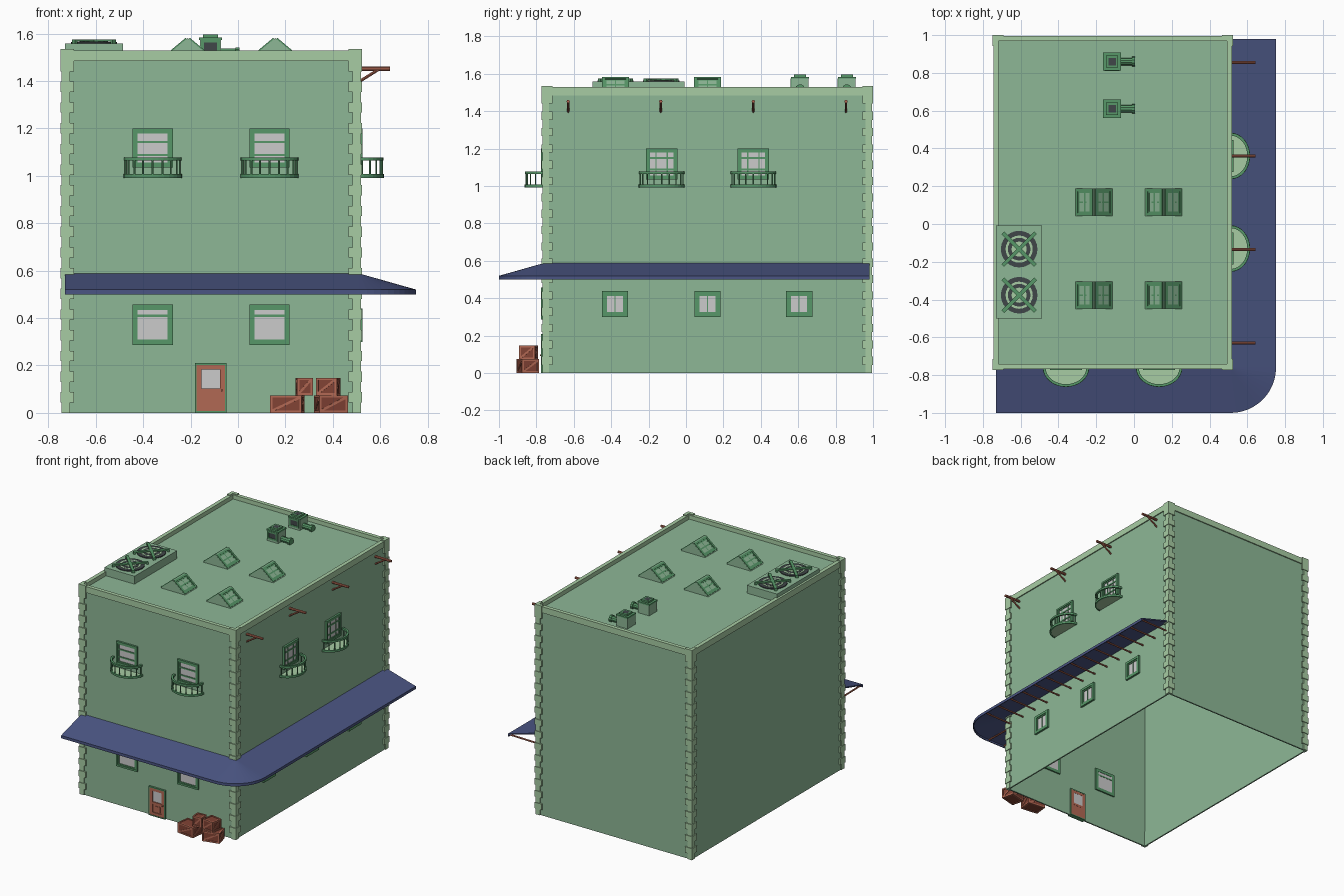
import bpy, bmesh
from math import sin, cos, pi, radians, atan2, hypot
from mathutils import Matrix, Vector

if "Cube" in bpy.data.objects:
    bpy.data.objects.remove(bpy.data.objects["Cube"])

I = Matrix()
T = lambda x, y, z: Matrix.Translation((x, y, z))
R = lambda deg, ax='Z': Matrix.Rotation(radians(deg), 4, ax)


def material(name, r, g, b):
    m = bpy.data.materials.new(name)
    m.diffuse_color = [(c / 255) ** 2.2 for c in (r, g, b)] + [1]
    m.use_nodes = True
    m.node_tree.nodes["Principled BSDF"].inputs["Base Color"].default_value = m.diffuse_color
    return m


WALL = material("wall_green", 140, 182, 149)
TRIM = material("light_trim", 166, 203, 162)
FRAME = material("frame_green", 88, 150, 104)
BLUE = material("awning_blue", 76, 86, 130)
WOOD = material("red_wood", 176, 104, 84)
PLANK = material("dark_wood", 128, 68, 55)
DARK = material("dark_metal", 66, 72, 74)


def prism(bm, pts, z0, z1, M=I):
    lo = [bm.verts.new(M @ Vector((x, y, z0))) for x, y in pts]
    hi = [bm.verts.new(M @ Vector((x, y, z1))) for x, y in pts]
    bm.faces.new(lo[::-1])
    bm.faces.new(hi)
    for i in range(len(pts)):
        j = (i + 1) % len(pts)
        bm.faces.new((lo[i], lo[j], hi[j], hi[i]))


def box(bm, x0, x1, y0, y1, z0, z1, M=I):
    prism(bm, [(x0, y0), (x1, y0), (x1, y1), (x0, y1)], z0, z1, M)


def disc(bm, r, z0, z1, M=I, n=24):
    prism(bm, [(r * cos(2 * pi * i / n), r * sin(2 * pi * i / n)) for i in range(n)], z0, z1, M)


def rod(bm, a, b, r, n=8):
    a, d = Vector(a), Vector(b) - Vector(a)
    disc(bm, r, 0, d.length, Matrix.Translation(a) @ d.to_track_quat('Z', 'Y').to_matrix().to_4x4(), n)


def border(bm, w, h, t, y0, y1, M):
    """Upright rectangular frame, outer size w x h, bar width t."""
    for s in (-1, 1):
        box(bm, *sorted((s * w / 2, s * (w / 2 - t))), y0, y1, -h / 2, h / 2, M)
        box(bm, -w / 2 + t, w / 2 - t, y0, y1, *sorted((s * h / 2, s * (h / 2 - t))), M)


def finish(name, bm, mat=None, weld=False):
    if weld:
        bmesh.ops.remove_doubles(bm, verts=bm.verts, dist=1e-4)
        bmesh.ops.dissolve_degenerate(bm, dist=1e-5, edges=bm.edges)
    bmesh.ops.recalc_face_normals(bm, faces=bm.faces)
    me = bpy.data.meshes.new(name)
    bm.to_mesh(me)
    bm.free()
    if mat:
        me.materials.append(mat)
    ob = bpy.data.objects.new(name, me)
    bpy.context.collection.objects.link(ob)
    return ob


X0, X1, Y0, Y1, ROOF = -0.737, 0.512, -0.76, 0.988, 1.50
front = lambda x, z: T(x, Y0, z)
right = lambda y, z: T(X1, y, z) @ R(90)

# Hollow building shell, open underneath
bm = bmesh.new()
box(bm, X0, X1, Y0, Y1, 0, ROOF)
bm.normal_update()
bm.faces.ensure_lookup_table()
bmesh.ops.delete(bm, geom=[bm.faces[0]], context='FACES_ONLY')
shell = finish("building_walls", bm, WALL)
sol = shell.modifiers.new("thickness", 'SOLIDIFY')
sol.thickness, sol.offset = 0.014, -1

# Parapet rim
bm = bmesh.new()
o, t = 0.008, 0.02
for x0, x1 in ((X0 - o, X0 + t), (X1 - t, X1 + o)):
    box(bm, x0, x1, Y0 - o, Y1 + o, 1.485, 1.53)
for y0, y1 in ((Y0 - o, Y0 + t), (Y1 - t, Y1 + o)):
    box(bm, X0 + t, X1 - t, y0, y1, 1.485, 1.53)
finish("parapet", bm, TRIM)

# Corner quoins and parapet corner caps (L-shaped blocks)
bm = bmesh.new()
for cx, sx in ((X0, 1), (X1, -1)):
    for cy, sy in ((Y0, 1), (Y1, -1)):
        def ell(length, out, inn, z0, z1):
            pts = [(-out, -out), (length, -out), (length, inn), (inn, inn), (inn, length), (-out, length)]
            prism(bm, [(cx + sx * a, cy + sy * b) for a, b in pts], z0, z1)
        n = 34
        for i in range(n):
            z = 1.485 / n
            ell(*((0.045, 0.012) if i % 2 else (0.028, 0.007)), 0.001, i * z, (i + 1) * z)
        ell(0.045, 0.012, 0.012, 1.48, 1.536)
finish("corner_quoins", bm, TRIM)


def window(name, M, w, h, vbars=(), hbars=(), t=0.013, back=0.02):
    bm = bmesh.new()
    border(bm, w, h, t, -0.014, back, M)
    border(bm, w - 2 * t, h - 2 * t, 0.009, -0.009, back, M)
    for v in vbars:
        box(bm, v - 0.003, v + 0.003, -0.008, back, -h / 2 + t, h / 2 - t, M)
    for v in hbars:
        box(bm, -w / 2 + t, w / 2 - t, -0.0085, back, v - 0.005, v + 0.005, M)
    finish(name + "_frame", bm, FRAME)
    bm = bmesh.new()
    box(bm, -w / 2 + t, w / 2 - t, -0.004, back - 0.002, -h / 2 + t, h / 2 - t, M)
    finish(name + "_glass", bm)


def balcony(M):
    arc = lambda rx, ry: [(rx * cos(pi + pi * i / 16), ry * sin(pi + pi * i / 16)) for i in range(17)]
    bm = bmesh.new()
    prism(bm, arc(0.12, 0.1), 0, 0.01, M)
    finish("balcony_floor", bm, TRIM)
    bm = bmesh.new()
    prism(bm, arc(0.122, 0.102) + arc(0.108, 0.088)[::-1], 0.07, 0.084, M)
    prism(bm, arc(0.123, 0.103) + arc(0.112, 0.092)[::-1], -0.002, 0.013, M)
    for i in range(9):
        a = pi + pi * (0.04 + 0.92 * i / 8)
        x, y = 0.115 * cos(a), 0.095 * sin(a)
        rod(bm, M @ Vector((x, y, 0.01)), M @ Vector((x, y, 0.075)), 0.004, 6)
    finish("balcony_railing", bm, FRAME)


# Facade windows and balconies
for x in (-0.36, 0.133):
    window("front_lower_window", front(x, 0.372), 0.17, 0.17, (), (0.038,))
    window("front_upper_window", front(x, 1.118), 0.17, 0.165, (), (0.025, -0.03))
    balcony(front(x, 0.994))
for y in (-0.13, 0.36):
    window("side_upper_window", right(y, 1.118), 0.17, 0.165, (-0.03, 0.03), (0.032, -0.03))
    balcony(right(y, 0.994))
for y in (-0.38, 0.115, 0.605):
    window("side_lower_window", right(y, 0.37), 0.14, 0.14, (0,), (), 0.018)

# Front door
M = front(-0.115, 0.105)
bm = bmesh.new()
border(bm, 0.134, 0.21, 0.007, -0.014, 0.02, M)
finish("door_trim", bm, FRAME)
bm = bmesh.new()
border(bm, 0.12, 0.2, 0.022, -0.011, 0.019, M)
box(bm, -0.04, 0.04, -0.011, 0.019, -0.018, -0.002, M)
box(bm, -0.04, 0.04, -0.005, 0.018, -0.085, -0.015, M)
box(bm, -0.024, 0.024, -0.009, 0, -0.07, -0.03, M)
rod(bm, M @ Vector((0.047, -0.02, -0.01)), M @ Vector((0.047, 0, -0.01)), 0.005)
finish("door", bm, WOOD)
bm = bmesh.new()
box(bm, -0.04, 0.04, -0.004, 0.018, -0.005, 0.085, M)
finish("door_glass", bm)

# Awning swept round the front right corner
path = [(X0 + 0.007, Y0, -90)] + [(X1, Y0, -90 + 90 * i / 12) for i in range(13)] + [(X1, 0.98, 0)]
section = [(0, 0.588), (0.24, 0.52), (0.24, 0.5), (0.234, 0.5), (0.234, 0.513), (0, 0.579)]
bm = bmesh.new()
rings = [[bm.verts.new((x + d * cos(radians(a)), y + d * sin(radians(a)), z)) for d, z in section]
         for x, y, a in path]
for p, q in zip(rings, rings[1:]):
    for i in range(6):
        j = (i + 1) % 6
        bm.faces.new((p[i], p[j], q[j], q[i]))
bm.faces.new(rings[0])
bm.faces.new(rings[-1][::-1])
finish("awning", bm, BLUE, True)

# Awning struts
bm = bmesh.new()
spots = [front(X0 + 0.02 + 1.2 * i / 9, 0) for i in range(10)] + [right(Y0 + 0.04 + 1.69 * i / 13, 0) for i in range(14)]
for M in spots:
    rod(bm, M @ Vector((0, 0, 0.507)), M @ Vector((0, -0.232, 0.511)), 0.006, 6)
finish("awning_struts", bm, WOOD)

# Braced poles high on the right wall
bm = bmesh.new()
for y in (-0.63, -0.135, 0.36, 0.855):
    rod(bm, (X1 - 0.005, y, 1.452), (0.642, y, 1.452), 0.009)
    rod(bm, (X1 - 0.005, y, 1.395), (0.595, y, 1.45), 0.006)
finish("wall_poles", bm, WOOD)

# Roof skylights
W, H = 0.098, 0.082
for x in (-0.212, 0.157):
    for y in (0.115, -0.377):
        C = T(x, y, ROOF)
        bm = bmesh.new()
        prism(bm, [(-W, 0), (W, 0), (0, H)], -0.072, 0.072, C @ R(90, 'X'))
        finish("skylight_body", bm, WALL)
        for s in (-1, 1):
            M = C @ T(s * W / 2, 0, H / 2) @ R(s * 90) @ Matrix.Rotation(-atan2(W, H), 4, 'X') @ T(0, 0.008, 0)
            window("skylight_window", M, 0.142, hypot(W, H) - 0.012, (0,), (0,), 0.014, 0.012)

# Rooftop fan unit
M = T(-0.608, -0.255, ROOF)
bm = bmesh.new()
box(bm, -0.122, 0.122, -0.246, 0.246, 0, 0.058, M)
finish("fan_unit_box", bm, WALL)
for y in (-0.122, 0.122):
    F = M @ T(0, y, 0)
    for name, mat, radii in (("fan_dark_rings", DARK, (0.097, 0.06)), ("fan_light_rings", TRIM, (0.072, 0.04))):
        bm = bmesh.new()
        for r in radii:
            disc(bm, r, 0.05, 0.07 - r * 0.06, F)
        finish(name, bm, mat)
    bm = bmesh.new()
    for a in (45, -45):
        box(bm, -0.122, 0.122, -0.01, 0.01, 0.066, 0.076, F @ R(a))
        for s in (-0.115, 0.115):
            box(bm, s - 0.007, s + 0.007, -0.01, 0.01, 0.055, 0.067, F @ R(a))
    finish("fan_guard", bm, FRAME)

# Rooftop vents with ducts
for y in (0.61, 0.86):
    M = T(-0.116, y, ROOF)
    bm = bmesh.new()
    box(bm, -0.045, 0.045, -0.045, 0.045, 0, 0.08, M)
    finish("vent_box", bm, WALL)
    bm = bmesh.new()
    border(bm, 0.08, 0.06, 0.012, -0.05, -0.04, M @ T(0, 0, 0.045))
    box(bm, -0.032, 0.032, -0.032, 0.032, 0.08, 0.096, M)
    box(bm, -0.048, 0.048, -0.048, 0.048, 0.074, 0.084, M)
    rod(bm, M @ Vector((0.04, 0, 0.018)), M @ Vector((0.11, 0, 0.018)), 0.02, 10)
    rod(bm, M @ Vector((0.105, 0, 0.018)), M @ Vector((0.122, 0, 0.018)), 0.026, 10)
    finish("vent_cap_and_duct", bm, FRAME)
    bm = bmesh.new()
    box(bm, -0.03, 0.03, -0.046, -0.04, 0.025, 0.065, M)
    box(bm, -0.02, 0.02, -0.02, 0.02, 0.09, 0.0965, M)
    finish("vent_opening", bm, DARK)

# Stacked crates
for x, y, z, sx, sy, sz, a in ((0.208, -0.848, 0, 0.135, 0.1, 0.074, -7), (0.392, -0.846, 0, 0.125, 0.095, 0.074, 14),
                               (0.28, -0.845, 0.074, 0.068, 0.068, 0.074, 5), (0.38, -0.842, 0.074, 0.09, 0.085, 0.074, -10)):
    M = T(x, y, z + sz / 2) @ R(a)
    inner, slats = bmesh.new(), bmesh.new()
    e = 0.004
    box(inner, -sx / 2 + e, sx / 2 - e, -sy / 2 + e, sy / 2 - e, -sz / 2 + e, sz / 2 - e, M)
    for k in range(4):
        w, d = (sx, sy) if k % 2 == 0 else (sy, sx)
        S = M @ R(90 * k) @ T(0, -d / 2, 0)
        border(slats, w, sz, 0.01, 0, 0.01, S)
        D = S @ Matrix.Rotation(-atan2(sz - 0.02, w - 0.02), 4, 'Y')
        l = hypot(sz - 0.02, w - 0.02) / 2
        box(slats, -l, l, 0.001, 0.01, -0.005, 0.005, D)
    finish("crate_panels", inner, PLANK)
    finish("crate_slats", slats, WOOD)
